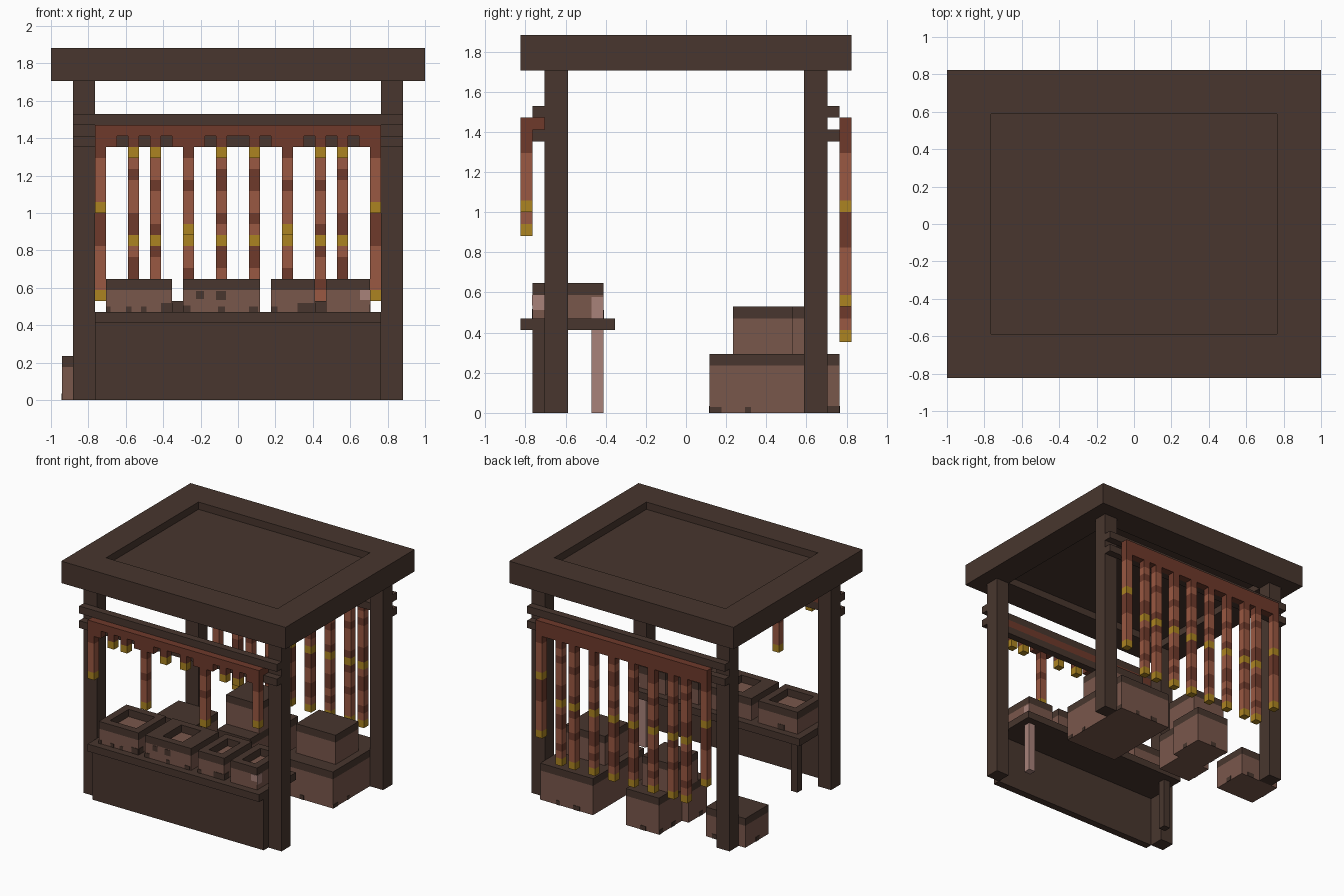
import bpy, bmesh

cube = bpy.data.objects.get("Cube")
if cube:
    bpy.data.objects.remove(cube, do_unlink=True)

U = 1 / 17  # one block of the grid the stall is built on


def lin(c):
    c /= 255
    return c / 12.92 if c <= 0.04045 else ((c + 0.055) / 1.055) ** 2.4


def material(name, rgb):
    m = bpy.data.materials.new(name)
    col = (*[lin(c) for c in rgb], 1)
    m.use_nodes = True
    m.diffuse_color = col
    bsdf = m.node_tree.nodes["Principled BSDF"]
    bsdf.inputs["Base Color"].default_value = col
    bsdf.inputs["Roughness"].default_value = 0.9
    return m


DARK = material("dark_wood", (72, 54, 46))
CRATE = material("crate_brown", (121, 87, 75))
PINK = material("pale_wood", (168, 130, 122))
RED = material("dark_red_cloth", (110, 58, 43))
LIGHT = material("light_red_cloth", (154, 88, 66))
GOLD = material("gold_trim", (172, 132, 33))


def build(name, blocks):
    """One object out of boxes: ((x0, x1, y0, y1, z0, z1), material)."""
    bm = bmesh.new()
    mats = []
    for (x0, x1, y0, y1, z0, z1), mat in blocks:
        if mat not in mats:
            mats.append(mat)
        new = bmesh.ops.create_cube(bm, size=1)["verts"]
        for v in new:
            v.co = ((x0 + (v.co.x + 0.5) * (x1 - x0)) * U,
                    (y0 + (v.co.y + 0.5) * (y1 - y0)) * U,
                    (z0 + (v.co.z + 0.5) * (z1 - z0)) * U)
        for f in {f for v in new for f in v.link_faces}:
            f.material_index = mats.index(mat)
    mesh = bpy.data.meshes.new(name)
    bm.to_mesh(mesh)
    bm.free()
    for m in mats:
        mesh.materials.append(m)
    ob = bpy.data.objects.new(name, mesh)
    bpy.context.collection.objects.link(ob)
    return ob


def ring(outer, inner, z0, z1, mat):
    """Four boxes forming a rectangular frame."""
    a0, a1, b0, b1 = outer
    c0, c1, d0, d1 = inner
    return [((a0, c0, b0, b1, z0, z1), mat), ((c1, a1, b0, b1, z0, z1), mat),
            ((c0, c1, b0, d0, z0, z1), mat), ((c0, c1, d1, b1, z0, z1), mat)]


# Roof: thick frame with a panel sunk on both faces
build("roof", ring((-17, 17, -14, 14), (-13, 13, -10, 10), 29, 32, DARK)
      + [((-13, 13, -10, 10, 30, 31), DARK)])

# Corner posts and paired cross beams
for side, sx in (("right", -14), ("left", 14)):
    for end, sy in (("front", -11), ("back", 11)):
        build(f"{end}_{side}_post", [((sx - 1, sx + 1, sy - 1, sy + 1, 0, 29), DARK)])
for end, y in (("front", -13), ("back", 12)):
    for level, z in (("lower", 23), ("upper", 25)):
        build(f"{end}_{level}_beam", [((-15, 15, y, y + 1, z, z + 1), DARK)])

# Counter with front panel and two rear legs
build("counter_top", [((-13, 13, -14, -6, 7, 8), DARK)])
build("counter_panel", [((-13, 13, -13, -12, 0, 7), DARK)])
build("counter_left_leg", [((11, 12, -8, -7, 0, 7), PINK)])
build("counter_right_leg", [((-12, -11, -8, -7, 0, 7), DARK)])

# Front valance with a notched lower edge
notched = [(-13, -11), (-10, -9), (-8, -7), (-6, -3), (-2, -1)]
notched += [(-b, -a) for a, b in notched]
build("front_valance", [((-13, 13, -14, -12, 24, 25), RED)]
      + [((a, b, -14, -13, 23, 24), RED) for a, b in notched])
build("back_valance", [((-13, 13, 13, 14, 23, 25), RED)])

# Hanging cloth strips, one letter per block from the valance downwards
CLOTH = {"D": RED, "L": LIGHT, "G": GOLD}


def strip(name, x, y, pattern):
    blocks, i = [], 0
    while i < len(pattern):
        j = i
        while j < len(pattern) and pattern[j] == pattern[i]:
            j += 1
        blocks.append(((x, x + 1, y, y + 1, 23 - j, 23 - i), CLOTH[pattern[i]]))
        i = j
    build(name, blocks)


OUTER = "DLLLLGDDDLLLLG"
BACK = {12: OUTER, 9: "DLDLLLDDGLDDLLDLG", 7: "DLLDLLLDGDLLDLLLG",
        4: "DDLLDLLDGLLDDLDLG", 1: "DLDDLLDLGDDLLDDLG"}
FRONT = {12: "DLLLLG", 9: "G", 7: "G", 4: "DLLDLLLG", 1: "G"}
for side, sign in (("left", 1), ("right", -1)):
    for n, x in enumerate((12, 9, 7, 4, 1), 1):
        px = x if sign > 0 else -x - 1
        strip(f"back_{side}_strip_{n}", px, 13, BACK[x])
        strip(f"front_{side}_strip_{n}", px, -14, FRONT[x])


# Crates: brown body, dark lid layer, optional opening and stains
E = 0.06


def crate(name, x0, x1, y0, y1, z0, z1, opening=None, stains=()):
    body = [((x0, x1, y0, y1, z0, z1 - 1), CRATE)]
    if opening:
        body += ring((x0, x1, y0, y1), opening, z1 - 1, z1, DARK)
    else:
        body.append(((x0, x1, y0, y1, z1 - 1, z1), DARK))
    build(name, body)
    # thin stain plates: face, start, width, bottom, height, colour
    plates = []
    for face, s, w, b, h, mat in stains:
        lo, hi = z0 + b, z0 + b + h
        if face in "FB":
            y = y0 if face == "F" else y1
            plates.append(((x0 + s, x0 + s + w, y - E, y + E, lo, hi), mat))
        else:
            x = x0 if face == "R" else x1
            plates.append(((x - E, x + E, y0 + s, y0 + s + w, lo, hi), mat))
    if plates:
        build(name + "_stains", plates)


# Open crates on the counter
crate("counter_crate_1", -12, -6, -13, -7, 8, 11, (-11, -7, -12, -8),
      [("F", 0, .4, 0, .5, DARK), ("F", 1.8, .5, 0, .5, DARK), ("F", 3.2, .5, 0, .5, DARK),
       ("F", 5, 1, 0, .8, DARK), ("L", 0, 1, 0, .8, DARK), ("B", 2, 1, 0, .7, DARK)])
crate("counter_crate_2", -5, 2, -13, -7, 8, 11, (-3, 0, -12, -8),
      [("F", 0, .7, 0, .6, DARK), ("F", 1.2, .7, 1.2, .7, DARK), ("F", 3, .9, 1.1, .8, DARK),
       ("F", 3.2, .6, 0, .5, DARK), ("F", 6, .8, 0, .5, DARK), ("B", 4, 1, 0, .7, DARK)])
crate("counter_crate_3", 3, 7, -13, -7, 8, 11, (4, 6, -12, -8),
      [("F", 0, .6, 0, .5, DARK), ("F", 2.4, 1.6, 0, .8, DARK), ("L", 0, 1, 0, .8, DARK)])
crate("counter_crate_4", 8, 12, -13, -7, 8, 11, (9, 11, -12, -8),
      [("F", 3.1, .9, 1.1, .9, PINK), ("L", 0, 1, .7, 1.3, PINK),
       ("L", 5, 1, 0, 1.8, PINK)])

# Closed crates stacked at the back
crate("large_crate", 5, 13, 2, 13, 0, 5, None,
      [("L", 0, 1, 0, .5, DARK), ("L", 3, .5, 0, .5, DARK), ("L", 10, 1, 0, .6, DARK),
       ("F", 3, .6, 0, .6, DARK), ("B", 2, 1, 0, .6, DARK), ("B", 5, .6, 0, .6, DARK)])
crate("left_upper_crate", 6, 12, 4, 9, 5, 9)
crate("middle_lower_crate", -6, -1, 4, 8, 0, 5, None, [("R", 1, .8, 0, .6, DARK)])
crate("middle_upper_crate", -6, -1, 6, 11, 5, 9)
crate("back_crate", -5, 0, 8, 13, 0, 5, None,
      [("B", 2, .8, 0, .6, DARK), ("R", 1.5, .8, 0, .6, DARK), ("R", 4.2, .8, 0, .6, DARK),
       ("L", 2, .8, 0, .6, DARK)])
crate("right_crate", -16, -10, 5, 10, 0, 4, None,
      [("R", 2, .8, 0, .6, DARK), ("B", 4, 1, 0, .6, DARK), ("L", 2, .8, 0, .6, DARK)])
